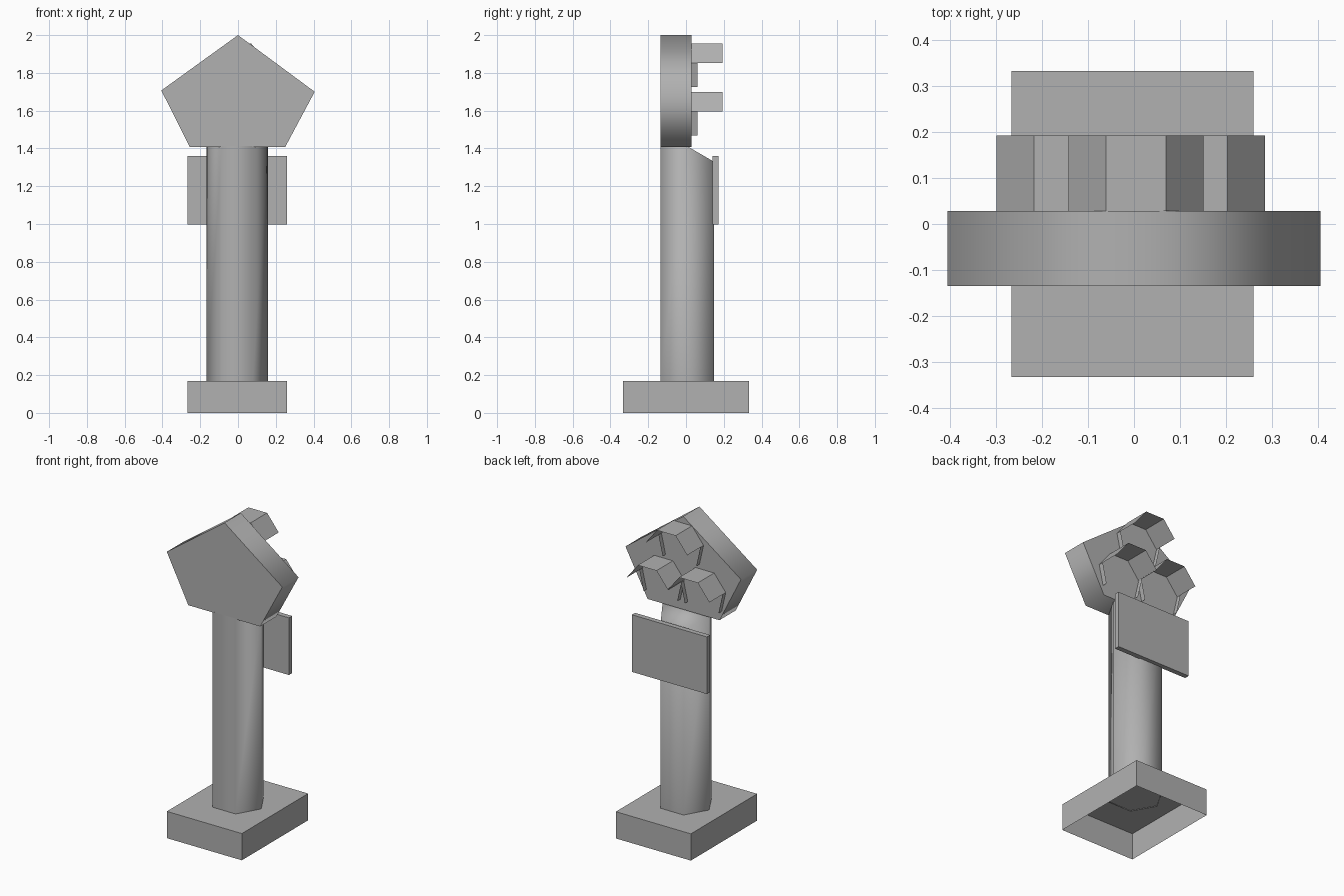
import bpy, bmesh, math

if "Cube" in bpy.data.objects:
    bpy.data.objects.remove(bpy.data.objects["Cube"])

grey = bpy.data.materials.new("dark_grey")
grey.diffuse_color = (0.44, 0.44, 0.44, 1)
grey.use_nodes = True
grey.node_tree.nodes["Principled BSDF"].inputs["Base Color"].default_value = grey.diffuse_color


def finish(name, bm, smooth=None, fix_normals=True):
    if fix_normals:
        bmesh.ops.recalc_face_normals(bm, faces=bm.faces)
    mesh = bpy.data.meshes.new(name)
    bm.to_mesh(mesh)
    bm.free()
    mesh.materials.append(grey)
    ob = bpy.data.objects.new(name, mesh)
    bpy.context.collection.objects.link(ob)
    if smooth:
        bpy.ops.object.select_all(action='DESELECT')
        ob.select_set(True)
        bpy.context.view_layer.objects.active = ob
        bpy.ops.object.shade_smooth_by_angle(angle=math.radians(smooth))
    return ob


def prism(name, profile, y0, y1, smooth=None):
    """Extrude an x/z outline along y."""
    bm = bmesh.new()
    a = [bm.verts.new((x, y0, z)) for x, z in profile]
    b = [bm.verts.new((x, y1, z)) for x, z in profile]
    n = len(profile)
    for i in range(n):
        j = (i + 1) % n
        bm.faces.new((a[i], a[j], b[j], b[i]))
    bm.faces.new(a)
    bm.faces.new(b)
    return finish(name, bm, smooth)


def box(name, x0, x1, y0, y1, z0, z1, open_bottom=False):
    ob = prism(name, [(x0, z0), (x1, z0), (x1, z1), (x0, z1)], y0, y1)
    if open_bottom:
        bm = bmesh.new()
        bm.from_mesh(ob.data)
        low = [f for f in bm.faces if f.normal.z < -0.9]
        bmesh.ops.delete(bm, geom=low, context='FACES_ONLY')
        bm.to_mesh(ob.data)
        bm.free()
    return ob


# Hollow base and the plate behind the pole
box("base", -0.267, 0.26, -0.333, 0.333, 0, 0.17, open_bottom=True)
box("back_plate", -0.267, 0.26, 0.14, 0.172, 0.997, 1.36)

# Six-sided pole with its rear top edge sloping down
bm = bmesh.new()
low, high = [], []
for i in range(6):
    t = math.radians(60 * i)
    x, y = -0.004 + 0.163 * math.cos(t), 0.006 + 0.163 * math.sin(t)
    low.append(bm.verts.new((x, y, 0.166)))
    high.append(bm.verts.new((x, y, 1.33 if y > 0.1 else 1.412)))
for i in range(6):
    j = (i + 1) % 6
    bm.faces.new((low[i], low[j], high[j], high[i]))
bm.faces.new((high[0], high[1], high[2], high[3]))
bm.faces.new((high[3], high[4], high[5], high[0]))
finish("pole", bm, smooth=80)

# Pentagonal head
prism("head", [(0, 2.0), (-0.406, 1.707), (-0.255, 1.408),
               (0.25, 1.408), (0.406, 1.70)], -0.135, 0.028, smooth=85)

# Three seven-sided lamps: flat lens, long hood on top, short side rims
DEPTH = (0.193, 0.193, 0.193, 0.06, None, None, 0.06)
ORDER = (6, 0, 1, 2, 3, 4, 5)
for name, cx, cz in (("top", 0.004, 1.82), ("left", -0.152, 1.562),
                     ("right", 0.138, 1.562)):
    ring = []
    for i in range(7):
        t = math.radians(90 + 180 / 7 + 360 / 7 * (1 - i))
        ring.append((cx + 0.151 * math.cos(t), cz + 0.151 * math.sin(t)))
    # ring starts one step left of the upper left corner
    bm = bmesh.new()
    for i in range(7):
        if DEPTH[i] is None:
            continue
        (x0, z0), (x1, z1) = ring[i], ring[(i + 1) % 7]
        bm.faces.new([bm.verts.new(p) for p in (
            (x0, 0.028, z0), (x0, DEPTH[i], z0),
            (x1, DEPTH[i], z1), (x1, 0.028, z1))])
    finish(name + "_hood", bm, fix_normals=False)
    bm = bmesh.new()
    bm.faces.new([bm.verts.new((x, 0.031, z)) for x, z in ring])
    finish(name + "_lens", bm, fix_normals=False)
